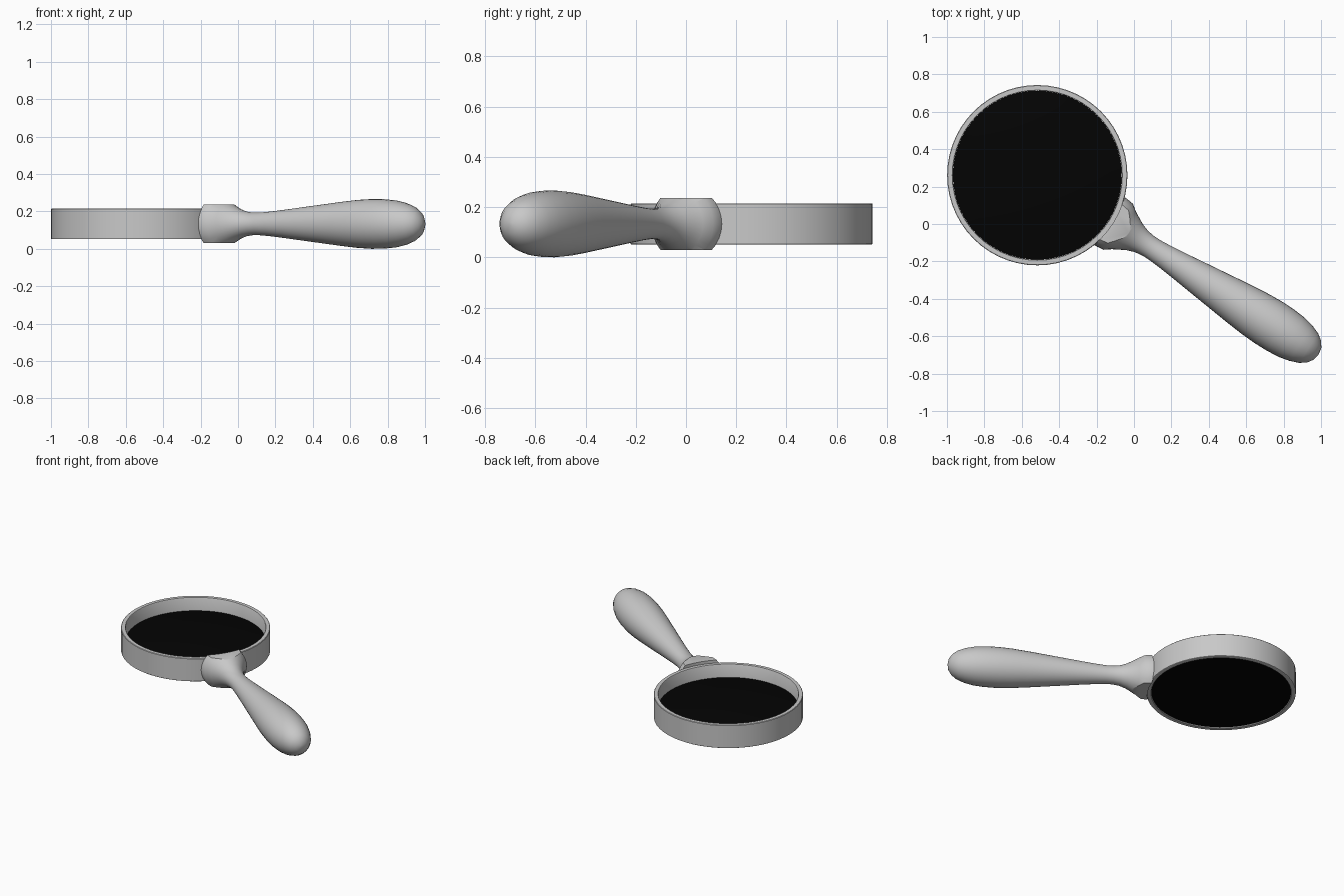
import bpy, math
from mathutils import Matrix

if "Cube" in bpy.data.objects:
    bpy.data.objects.remove(bpy.data.objects["Cube"])

CX, CY, CZ = -0.517, 0.261, 0.133        # centre of the lens frame
ANGLE = math.radians(-32.5)              # handle direction in plan


def material(name, c):
    m = bpy.data.materials.new(name)
    m.diffuse_color = (c, c, c, 1)
    m.use_nodes = True
    m.node_tree.nodes["Principled BSDF"].inputs["Base Color"].default_value = m.diffuse_color
    return m


grey = material("grey metal", 0.58)
black = material("black glass", 0.001)


def lathe(name, profile, n, mat, closed=False):
    """Revolve (radius, height) points around z; open profiles get end caps."""
    verts = [(r * math.cos(2 * math.pi * i / n), r * math.sin(2 * math.pi * i / n), h)
             for r, h in profile for i in range(n)]
    k = len(profile)
    faces = []
    for j in range(k if closed else k - 1):
        a, b = j * n, ((j + 1) % k) * n
        for i in range(n):
            i2 = (i + 1) % n
            faces.append((a + i, a + i2, b + i2, b + i))
    if not closed:
        faces.append(tuple(range(n))[::-1])
        faces.append(tuple(range((k - 1) * n, k * n)))
    me = bpy.data.meshes.new(name)
    me.from_pydata(verts, [], faces)
    me.materials.append(mat)
    ob = bpy.data.objects.new(name, me)
    bpy.context.collection.objects.link(ob)
    return ob


def activate(ob):
    bpy.ops.object.select_all(action='DESELECT')
    ob.select_set(True)
    bpy.context.view_layer.objects.active = ob


def smooth(ob):
    activate(ob)
    bpy.ops.object.shade_smooth_by_angle(angle=math.radians(32))


# Round frame with a small bevel on its edges
frame = lathe("frame", [(0.482, 0.053), (0.482, 0.212), (0.479, 0.215), (0.455, 0.215),
                        (0.452, 0.21), (0.452, 0.055), (0.455, 0.051), (0.479, 0.051)],
              56, grey, closed=True)
frame.location = (CX, CY, 0)
smooth(frame)

# Dark lens: flat below, gently domed above
dome = [(0.4515 * k / 8, 0.122 + 0.04 * (1 - (k / 8) ** 2)) for k in range(8, 0, -1)]
lens = lathe("lens", [(0.4515, 0.057)] + dome, 56, black)
lens.location = (CX, CY, 0)
smooth(lens)

# Handle: flared collar, narrow neck, swelling grip and rounded end
profile = [(0.151, 0.40), (0.151, 0.472), (0.146, 0.513), (0.12, 0.548), (0.102, 0.58),
           (0.082, 0.617), (0.067, 0.66), (0.0605, 0.705), (0.0605, 0.75), (0.066, 0.82),
           (0.077, 0.92), (0.09, 1.03), (0.104, 1.15), (0.118, 1.27), (0.128, 1.37),
           (0.133, 1.46), (0.132, 1.54), (0.126, 1.61), (0.113, 1.67), (0.094, 1.72),
           (0.069, 1.755), (0.037, 1.777), (0.006, 1.783)]
handle = lathe("handle", profile, 32, grey)
turn = Matrix.Translation((CX, CY, CZ)) @ Matrix.Rotation(ANGLE, 4, 'Z')
handle.data.transform(turn @ Matrix.Rotation(math.pi / 2, 4, 'Y'))

# Cutters: the frame hollow, and flats above and below the collar
cutters = [lathe("frame_cutter", [(0.479, -0.5), (0.479, 0.8)], 56, grey)]
cutters[0].location = (CX, CY, 0)
for side in (-1, 1):
    bpy.ops.mesh.primitive_cube_add(size=1)
    box = bpy.context.object
    box.name = "flat_cutter"
    box.data.transform(turn @ Matrix.Translation((0.5, 0, side * 0.203))
                       @ Matrix.Diagonal((0.4, 0.6, 0.2, 1)))
    cutters.append(box)
for c in cutters:
    c.hide_render = True
    activate(handle)
    mod = handle.modifiers.new("cut", 'BOOLEAN')
    mod.operation = 'DIFFERENCE'
    mod.solver = 'EXACT'
    mod.object = c
    bpy.ops.object.modifier_apply(modifier=mod.name)
for c in cutters:
    bpy.data.objects.remove(c)
smooth(handle)
